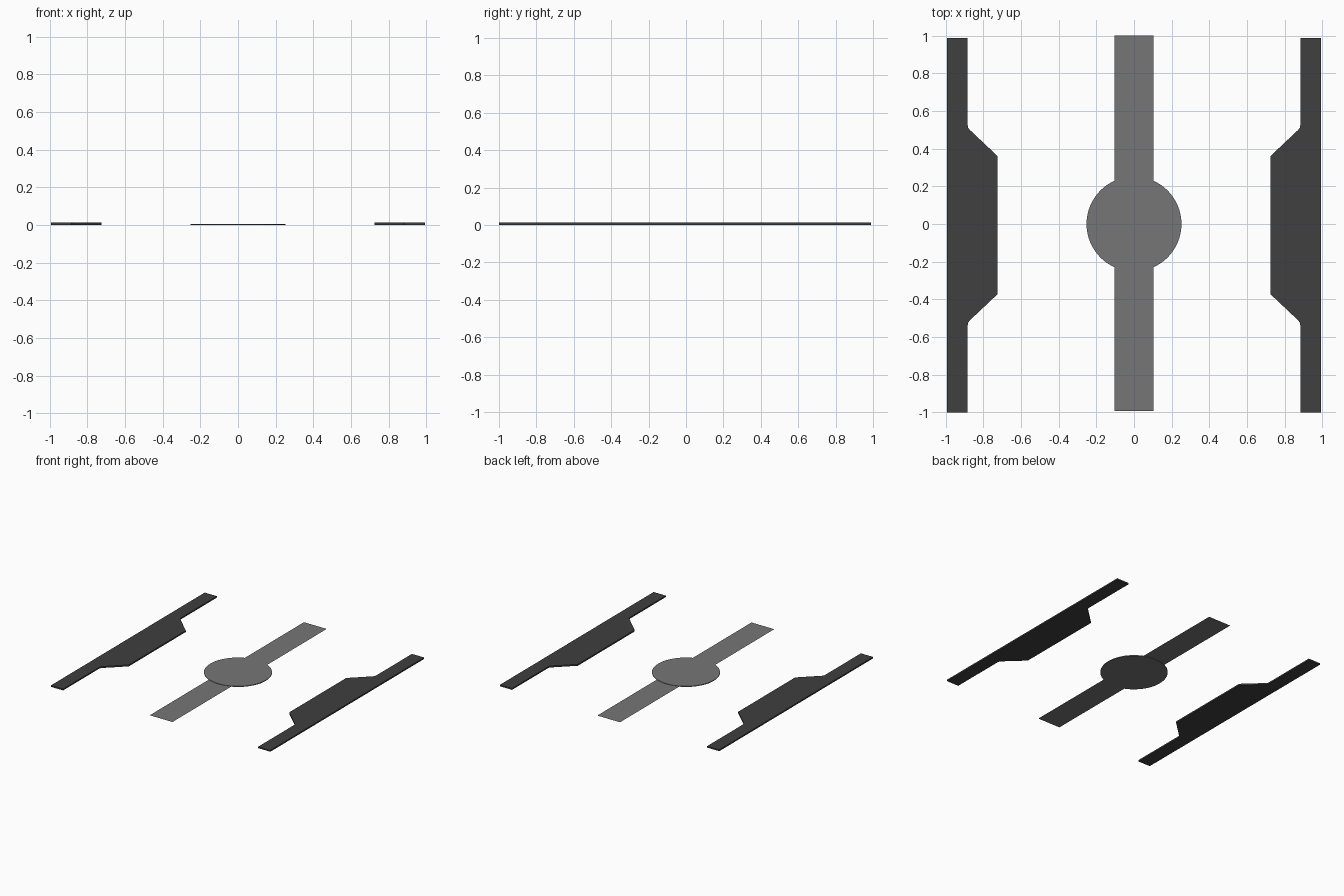
import bpy, bmesh, math

if "Cube" in bpy.data.objects:
    bpy.data.objects.remove(bpy.data.objects["Cube"])


def material(name, v):
    m = bpy.data.materials.new(name)
    m.diffuse_color = (v, v, v, 1)
    m.use_nodes = True
    m.node_tree.nodes["Principled BSDF"].inputs["Base Color"].default_value = m.diffuse_color
    return m


def plate(name, outline, z0, z1, mat):
    """Flat outline at z0, extruded up to z1 when they differ."""
    bm = bmesh.new()
    face = bm.faces.new([bm.verts.new((x, y, z0)) for x, y in outline])
    if z1 > z0:
        ext = bmesh.ops.extrude_face_region(bm, geom=[face])
        for v in ext["geom"]:
            if isinstance(v, bmesh.types.BMVert):
                v.co.z = z1
    bmesh.ops.recalc_face_normals(bm, faces=bm.faces)
    mesh = bpy.data.meshes.new(name)
    bm.to_mesh(mesh)
    bm.free()
    mesh.materials.append(mat)
    ob = bpy.data.objects.new(name, mesh)
    bpy.context.collection.objects.link(ob)
    return ob


dark = material("dark_grey", 0.05)
mid = material("mid_grey", 0.18)

# Side plates: narrow bar with a wide tapered middle facing inwards
half = [(0.883, 0.994), (0.883, 0.532), (0.885, 0.522), (0.891, 0.513),
        (0.726, 0.368)]
half[3] = (0.879, 0.51)
yc = -0.006
for side, name in ((1, "right_side_plate"), (-1, "left_side_plate")):
    inner = half[:2] + [(0.881, 0.518), (0.872, 0.506), half[4]]
    inner += [(x, -y) for x, y in reversed(inner)]
    outline = [(0.993, 0.994)] + inner + [(0.993, -0.994)]
    plate(name, [(side * x, y + yc) for x, y in outline], 0, 0.012, dark)

# Centre strip: paper-thin
plate("centre_strip", [(-0.103, -0.994), (0.103, -0.994),
                       (0.103, 1.0), (-0.103, 1.0)], 0.003, 0.003, mid)

# Centre disc
n = 64
plate("centre_disc", [(0.252 * math.cos(2 * math.pi * i / n),
                       0.252 * math.sin(2 * math.pi * i / n))
                      for i in range(n)], 0, 0.006, mid)
